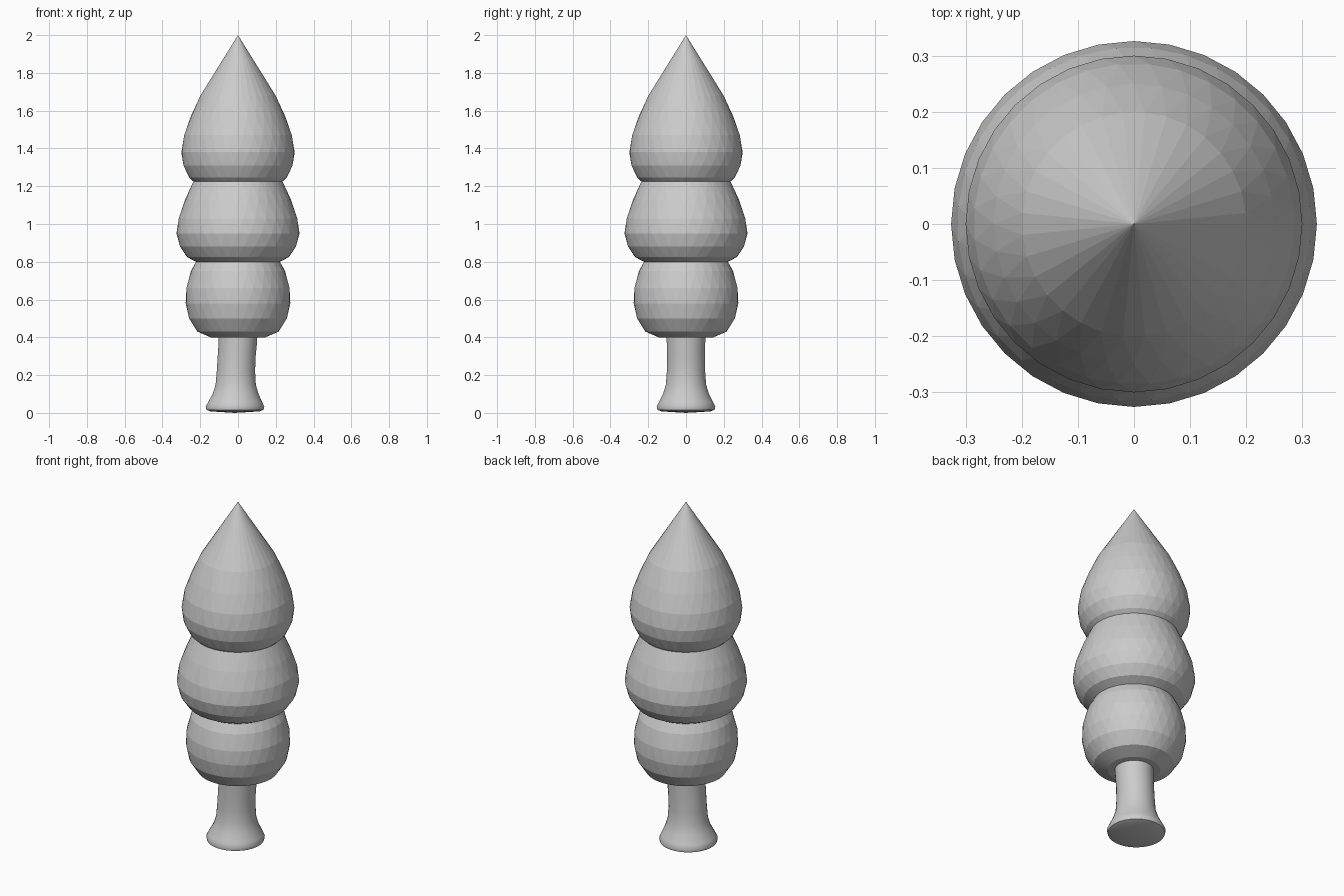
import bpy
import bmesh
from math import cos, sin, pi

cube = bpy.data.objects.get("Cube")
if cube:
    bpy.data.objects.remove(cube, do_unlink=True)

grey = bpy.data.materials.new("light_grey")
grey.use_nodes = True
colour = (0.6, 0.6, 0.6, 1)
grey.diffuse_color = colour
grey.node_tree.nodes["Principled BSDF"].inputs["Base Color"].default_value = colour


def add_object(name, bm, smooth=False):
    bmesh.ops.recalc_face_normals(bm, faces=bm.faces)
    mesh = bpy.data.meshes.new(name)
    bm.to_mesh(mesh)
    bm.free()
    mesh.materials.append(grey)
    for face in mesh.polygons:
        face.use_smooth = smooth
    obj = bpy.data.objects.new(name, mesh)
    bpy.context.collection.objects.link(obj)
    return obj


def ring(bm, r, z, n, turn=0.0, x=0.0):
    return [bm.verts.new((x + r * cos(2 * pi * (i + turn) / n),
                          r * sin(2 * pi * (i + turn) / n), z)) for i in range(n)]


def foliage(name, profile, tip=None, n=32):
    """Faceted lathe: each ring is turned half a step to give pointed scales."""
    bm = bmesh.new()
    rings = [ring(bm, r, z, n, 0.5 * ((k + 1) % 2)) for k, (r, z) in enumerate(profile)]
    for k in range(len(rings) - 1):
        low, high = rings[k], rings[k + 1]
        s = k % 2                      # which neighbour lies half a step ahead
        for i in range(n):
            j = (i + 1) % n
            if s:
                bm.faces.new((low[i], low[j], high[i]))
                bm.faces.new((low[j], high[j], high[i]))
            else:
                bm.faces.new((low[i], low[j], high[j]))
                bm.faces.new((low[i], high[j], high[i]))
    bm.faces.new(rings[0])
    if tip:
        top = bm.verts.new((0, 0, tip))
        for i in range(n):
            bm.faces.new((rings[-1][i], rings[-1][(i + 1) % n], top))
    else:
        bm.faces.new(rings[-1])
    return add_object(name, bm)


# Three stacked foliage tiers
foliage("lower_foliage", [(0.14, 0.398), (0.215, 0.43), (0.26, 0.50), (0.277, 0.58),
                          (0.274, 0.66), (0.25, 0.75), (0.20, 0.84)])
foliage("middle_foliage", [(0.205, 0.79), (0.27, 0.825), (0.308, 0.88), (0.326, 0.95),
                           (0.315, 1.03), (0.28, 1.13), (0.23, 1.24)])
foliage("upper_foliage", [(0.225, 1.215), (0.258, 1.245), (0.29, 1.31), (0.30, 1.38),
                          (0.286, 1.47), (0.25, 1.57), (0.20, 1.68)], tip=2.0)

# Smooth trunk with a flared foot, leaning very slightly: radius, height, x shift
trunk = bmesh.new()
sides = 32
sections = [(0.13, 0.008, -0.016), (0.152, 0.016, -0.016), (0.156, 0.032, -0.016),
            (0.145, 0.055, -0.015), (0.122, 0.10, -0.013), (0.107, 0.15, -0.012),
            (0.102, 0.22, -0.011), (0.101, 0.30, -0.007), (0.102, 0.36, -0.002),
            (0.104, 0.42, 0)]
rows = [ring(trunk, r, z, sides, 0.5, x) for r, z, x in sections]
for low, high in zip(rows, rows[1:]):
    for i in range(sides):
        j = (i + 1) % sides
        trunk.faces.new((low[i], low[j], high[j], high[i]))
foot = trunk.verts.new((-0.016, 0, 0))
for i in range(sides):
    trunk.faces.new((rows[0][(i + 1) % sides], rows[0][i], foot))
trunk.faces.new(rows[-1])
trunk_obj = add_object("trunk", trunk, smooth=True)
bpy.ops.object.select_all(action='DESELECT')
trunk_obj.select_set(True)
bpy.context.view_layer.objects.active = trunk_obj
bpy.ops.object.shade_smooth_by_angle(angle=pi / 4)
